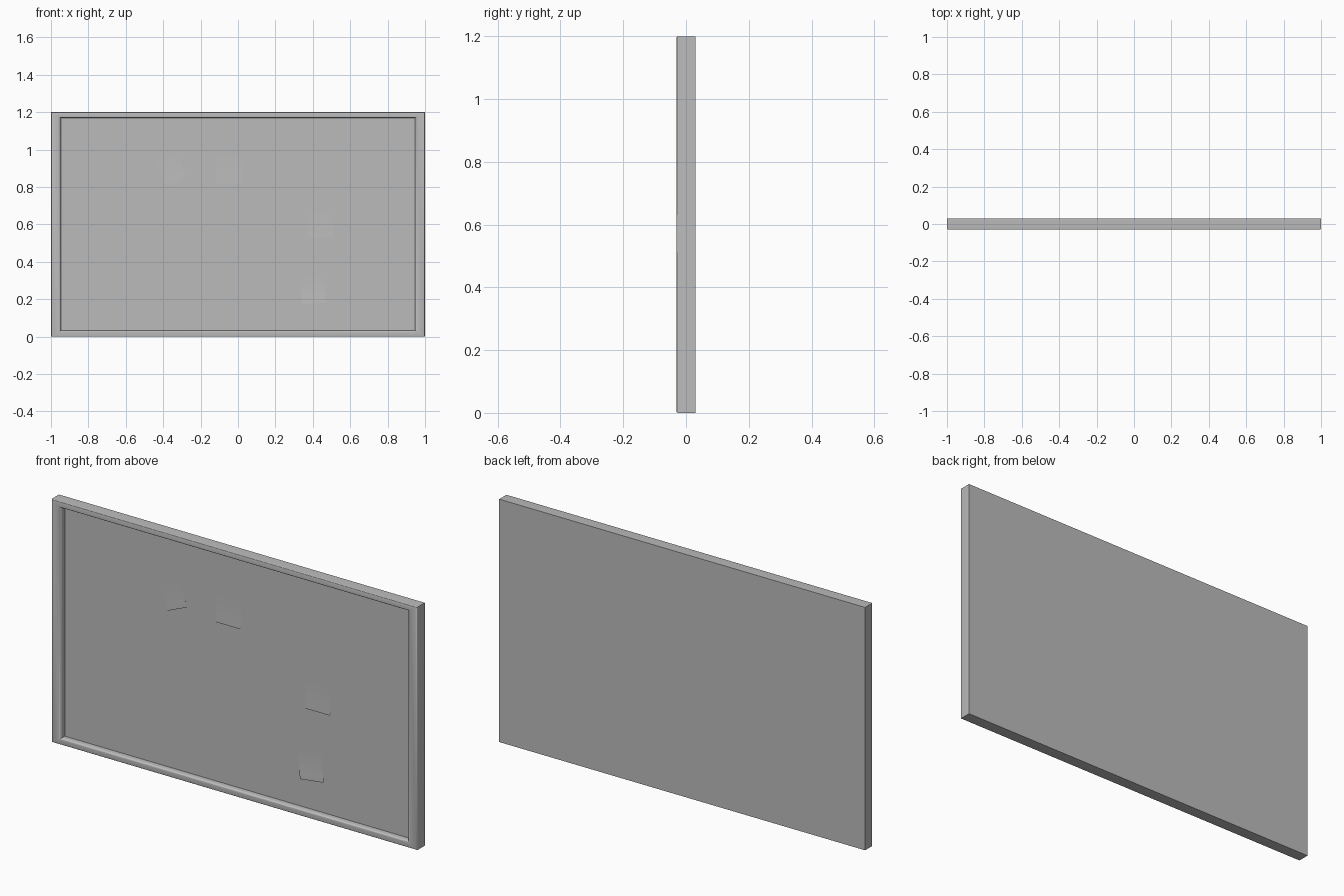
import bpy, bmesh, math
from mathutils import Matrix, Vector

cube = bpy.data.objects.get("Cube")
if cube:
    bpy.data.objects.remove(cube, do_unlink=True)

grey = bpy.data.materials.new("plain grey")
grey.use_nodes = True
colour = (0.5, 0.5, 0.5, 1)
grey.diffuse_color = colour
grey.node_tree.nodes["Principled BSDF"].inputs["Base Color"].default_value = colour

HALF_W, HALF_H, BACK, PANEL = 1.0, 0.6, 0.03, 0.0


def finish(name, bm, angle):
    bmesh.ops.recalc_face_normals(bm, faces=bm.faces)
    mesh = bpy.data.meshes.new(name)
    bm.to_mesh(mesh)
    bm.free()
    mesh.materials.append(grey)
    obj = bpy.data.objects.new(name, mesh)
    bpy.context.collection.objects.link(obj)
    bpy.ops.object.select_all(action="DESELECT")
    obj.select_set(True)
    bpy.context.view_layer.objects.active = obj
    bpy.ops.object.shade_smooth_by_angle(angle=math.radians(angle))
    return obj


# Board: rectangular rings stepping inwards from the back edge to the panel
def board():
    profile = [(0, BACK), (0, -0.024)]
    for i in range(1, 5):        # rounded outer edge
        a = math.radians(22.5 * i)
        profile.append((0.006 * (1 - math.cos(a)), -0.024 - 0.006 * math.sin(a)))
    for i in range(5):           # rounded inner edge
        a = math.radians(22.5 * i)
        profile.append((0.039 + 0.014 * math.sin(a), -0.016 - 0.014 * math.cos(a)))
    profile.append((0.053, PANEL))
    bm = bmesh.new()
    rings = []
    for t, y in profile:
        w, h = HALF_W * (1 - t), HALF_H * (1 - t)
        rings.append([bm.verts.new((sx * w, y, HALF_H + sz * h))
                      for sx, sz in ((-1, -1), (1, -1), (1, 1), (-1, 1))])
    for a, b in zip(rings, rings[1:]):
        for i in range(4):
            j = (i + 1) % 4
            bm.faces.new((a[i], a[j], b[j], b[i]))
    bm.faces.new(rings[0])
    bm.faces.new(rings[-1])
    finish("framed_board", bm, 40)


# Paper note: thin sheet, pinned at the top and lifting towards the bottom
def note(name, x, z, width, height, turn, lift):
    bm = bmesh.new()
    bmesh.ops.create_grid(bm, x_segments=4, y_segments=6, size=0.5)
    for v in bm.verts:
        u, s = v.co.x, v.co.y
        v.co = Vector((u * width, -0.002 - lift * (0.5 - s) ** 2, s * height))
    bmesh.ops.solidify(bm, geom=bm.faces[:], thickness=0.001)
    bm.transform(Matrix.Translation((x, PANEL, z)) @ Matrix.Rotation(math.radians(turn), 4, "Y"))
    finish(name, bm, 30)


board()
note("upper_right_note", -0.355, 0.893, 0.115, 0.14, -23, 0.003)
note("upper_middle_note", -0.05, 0.888, 0.135, 0.135, 0, 0.003)
note("middle_left_note", 0.44, 0.592, 0.135, 0.135, 0, 0.003)
note("lower_left_note", 0.40, 0.247, 0.13, 0.14, -7, 0.006)
